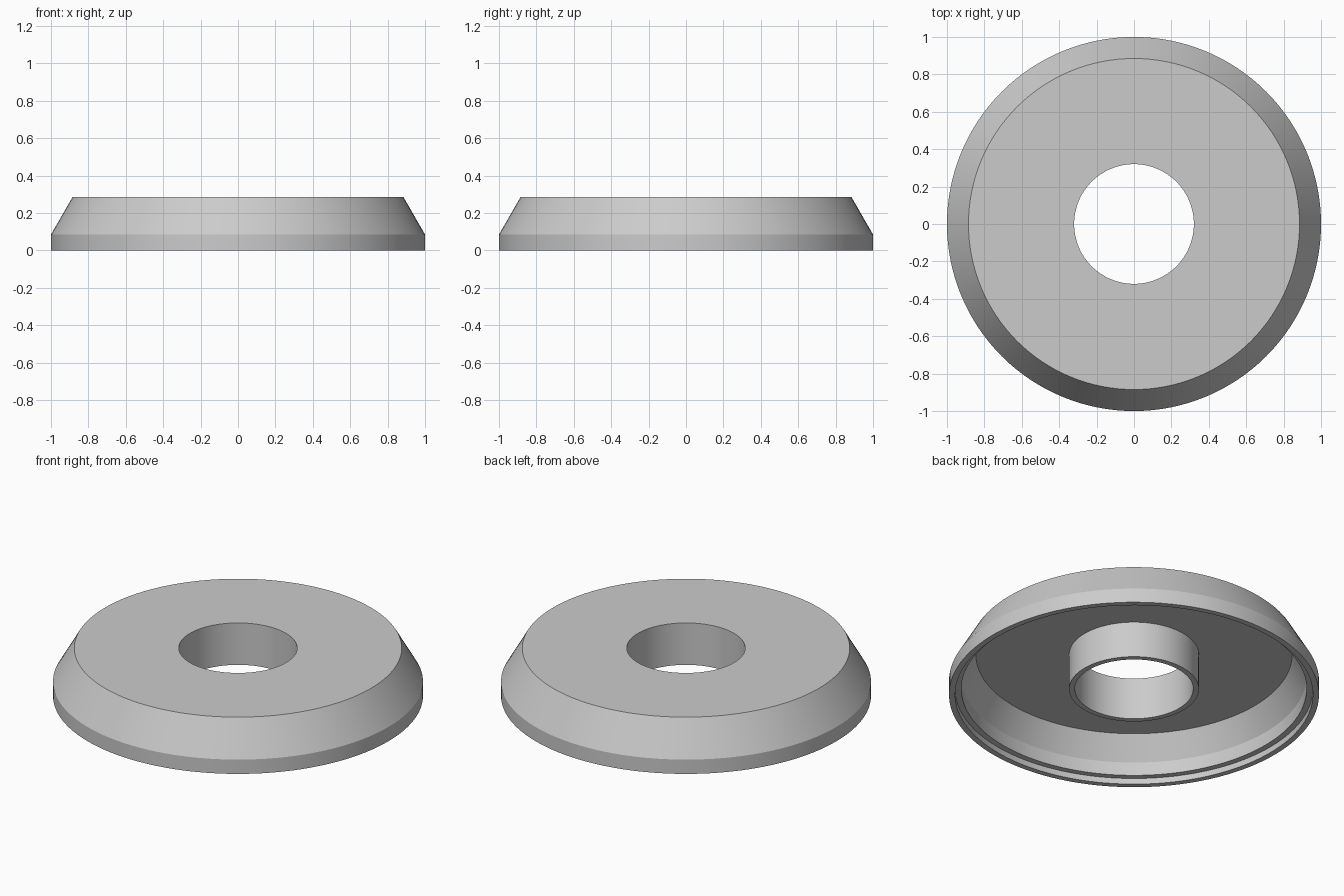
import bpy
import bmesh
import math

cube = bpy.data.objects.get("Cube")
if cube:
    bpy.data.objects.remove(cube, do_unlink=True)

SIDES = 128

grey = bpy.data.materials.new("light grey")
grey.use_nodes = True
colour = (0.6, 0.6, 0.6, 1)
grey.diffuse_color = colour
grey.node_tree.nodes["Principled BSDF"].inputs["Base Color"].default_value = colour


def revolve(name, profile):
    """Spin a closed (radius, height) outline into a solid ring."""
    bm = bmesh.new()
    verts = [bm.verts.new((r, 0, z)) for r, z in profile]
    edges = [bm.edges.new((v, verts[i - 1])) for i, v in enumerate(verts)]
    bmesh.ops.spin(bm, geom=verts + edges, axis=(0, 0, 1), cent=(0, 0, 0),
                   angle=math.tau, steps=SIDES, use_merge=True)
    bmesh.ops.remove_doubles(bm, verts=bm.verts, dist=0.0001)
    bmesh.ops.recalc_face_normals(bm, faces=bm.faces)
    mesh = bpy.data.meshes.new(name)
    bm.to_mesh(mesh)
    bm.free()
    mesh.materials.append(grey)
    obj = bpy.data.objects.new(name, mesh)
    bpy.context.collection.objects.link(obj)
    bpy.ops.object.select_all(action="DESELECT")
    obj.select_set(True)
    bpy.context.view_layer.objects.active = obj
    bpy.ops.object.shade_smooth_by_angle(angle=math.radians(25))
    return obj


# Hollow bevelled cover: hub, thin top plate, sloped wall and stepped rim
revolve("bevelled_ring_cover", [
    (0.32, 0.035), (0.32, 0.285),               # bore
    (0.885, 0.285), (1.0, 0.085), (1.0, 0.0),   # top plate and outer wall
    (0.967, 0.0), (0.967, 0.035),               # step under the rim
    (0.933, 0.035), (0.933, 0.115),             # inner wall
    (0.855, 0.25), (0.351, 0.25),               # underside of the top plate
    (0.351, 0.035),                             # outside of the hub
])
